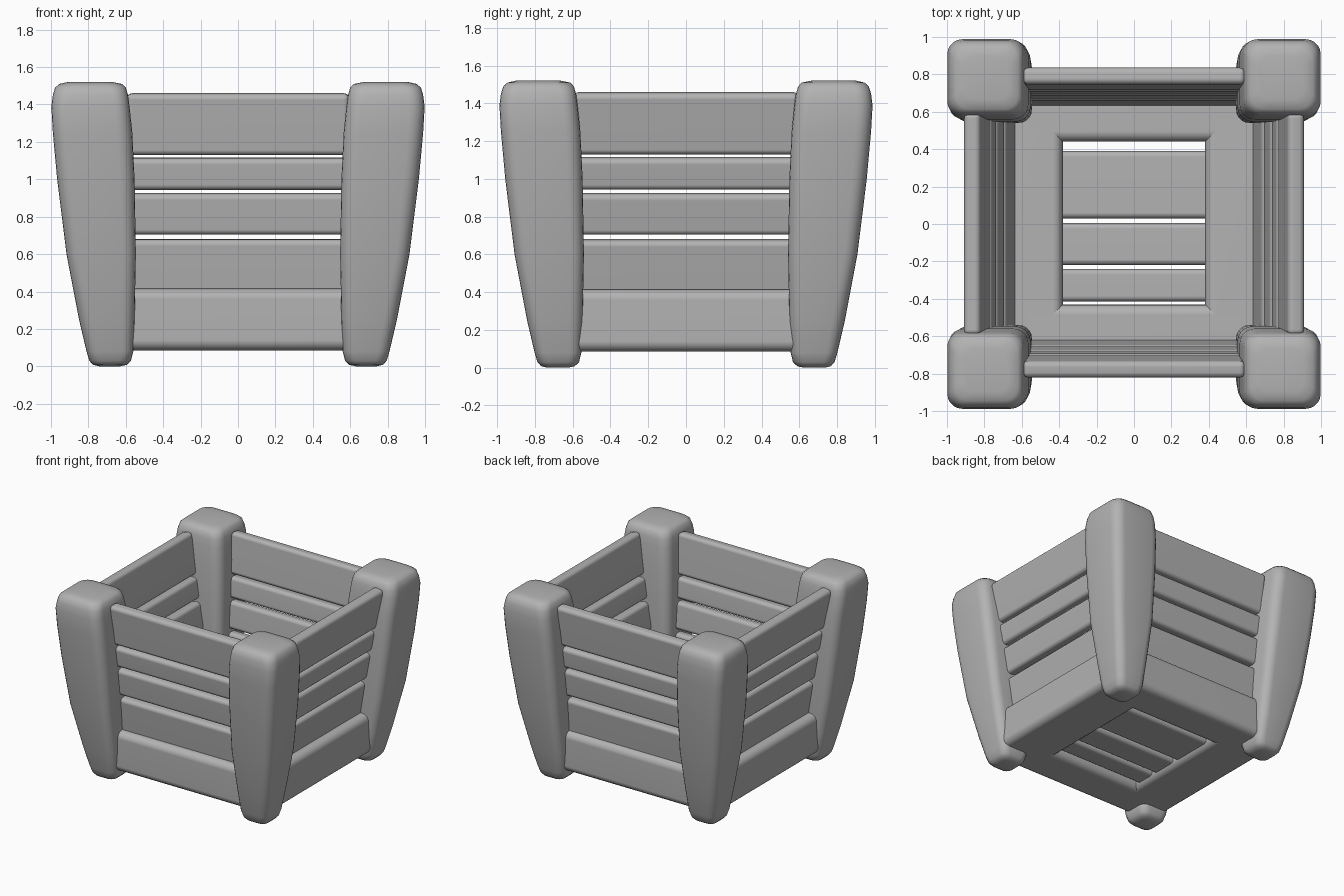
import bpy, bmesh, math
from mathutils import Matrix

cube = bpy.data.objects.get("Cube")
if cube:
    bpy.data.objects.remove(cube, do_unlink=True)

grey = bpy.data.materials.new("plain_grey")
grey.use_nodes = True
colour = (0.45, 0.45, 0.45, 1)
grey.diffuse_color = colour
grey.node_tree.nodes["Principled BSDF"].inputs["Base Color"].default_value = colour


def finish(name, bm):
    bmesh.ops.recalc_face_normals(bm, faces=bm.faces)
    mesh = bpy.data.meshes.new(name)
    bm.to_mesh(mesh)
    bm.free()
    mesh.materials.append(grey)
    for p in mesh.polygons:
        p.use_smooth = True
    obj = bpy.data.objects.new(name, mesh)
    bpy.context.collection.objects.link(obj)
    return obj


def board(name, size, centre, radius, lean=0, turn=0):
    """Rounded board along x, leaning outward (-y), turned about the crate's axis."""
    bm = bmesh.new()
    bmesh.ops.create_cube(bm, size=1, matrix=Matrix.Diagonal((*size, 1)))
    bmesh.ops.bevel(bm, geom=bm.edges[:], offset=radius, segments=4,
                    profile=0.5, affect='EDGES')
    bm.transform(Matrix.Rotation(turn, 4, 'Z') @ Matrix.Translation(centre)
                 @ Matrix.Rotation(lean, 4, 'X'))
    obj = finish(name, bm)
    obj.modifiers.new("even_shading", 'WEIGHTED_NORMAL')


# Tapered corner posts: height, inner edge, outer edge, corner radius
post_rings = [(0.0, 0.63, 0.74, 0.04), (0.008, 0.595, 0.775, 0.05),
              (0.03, 0.572, 0.795, 0.06), (0.08, 0.56, 0.81, 0.06),
              (0.25, 0.553, 0.85, 0.07), (0.6, 0.546, 0.917, 0.07),
              (1.0, 0.553, 0.967, 0.08), (1.25, 0.565, 0.99, 0.08),
              (1.39, 0.58, 0.998, 0.08), (1.45, 0.588, 0.99, 0.08),
              (1.49, 0.6, 0.978, 0.08), (1.51, 0.62, 0.955, 0.08),
              (1.52, 0.67, 0.91, 0.07)]


def post(name, sx, sy):
    bm = bmesh.new()
    rings = []
    for z, lo, hi, r in post_rings:
        ring = []
        for corner in range(4):
            cx = hi - r if corner in (0, 3) else lo + r
            cy = hi - r if corner in (0, 1) else lo + r
            for step in range(6):
                a = math.pi / 2 * (corner + step / 5)
                ring.append(bm.verts.new((sx * (cx + r * math.cos(a)),
                                          sy * (cy + r * math.sin(a)) * 0.99, z)))
        rings.append(ring)
    n = len(rings[0])
    for a, b in zip(rings, rings[1:]):
        for i in range(n):
            j = (i + 1) % n
            bm.faces.new((a[i], a[j], b[j], b[i]))
    bm.faces.new(rings[0])
    bm.faces.new(rings[-1])
    finish(name, bm)


for front_back, sy in (("front", -1), ("back", 1)):
    for side, sx in (("left", 1), ("right", -1)):
        post(f"{front_back}_{side}_post", sx, sy)

# Walls: name, turn, slat offset at mid height, slope, rail outer and inner edge
walls = [("front", 0, 0.685, 0.11, 0.77, 0.43),
         ("left", math.pi / 2, 0.715, 0.18, 0.80, 0.38),
         ("back", math.pi, 0.70, 0.11, 0.77, 0.44),
         ("right", -math.pi / 2, 0.715, 0.18, 0.80, 0.38)]
slats = [("top", 1.13, 1.46), ("upper", 0.945, 1.115),
         ("middle", 0.705, 0.925), ("lower", 0.38, 0.68)]

for wall, turn, offset, slope, outer, inner in walls:
    for label, lo, hi in slats:
        z = (lo + hi) / 2
        board(f"{wall}_{label}_slat", (1.19, 0.09, hi - lo),
              (0, -(offset + slope * (z - 0.6)), z), 0.03,
              math.atan(slope), turn)
    # Thick base rail
    board(f"{wall}_base_rail", (1.24, outer - inner, 0.33),
          (0, -(outer + inner) / 2, 0.25), 0.055, 0, turn)

# Floor boards running across between the side rails
for label, lo, hi in (("front", -0.415, -0.24), ("middle", -0.22, 0.005),
                      ("back", 0.03, 0.39)):
    board(f"{label}_floor_board", (1.1, hi - lo, 0.1),
          (0, (lo + hi) / 2, 0.17), 0.03)
